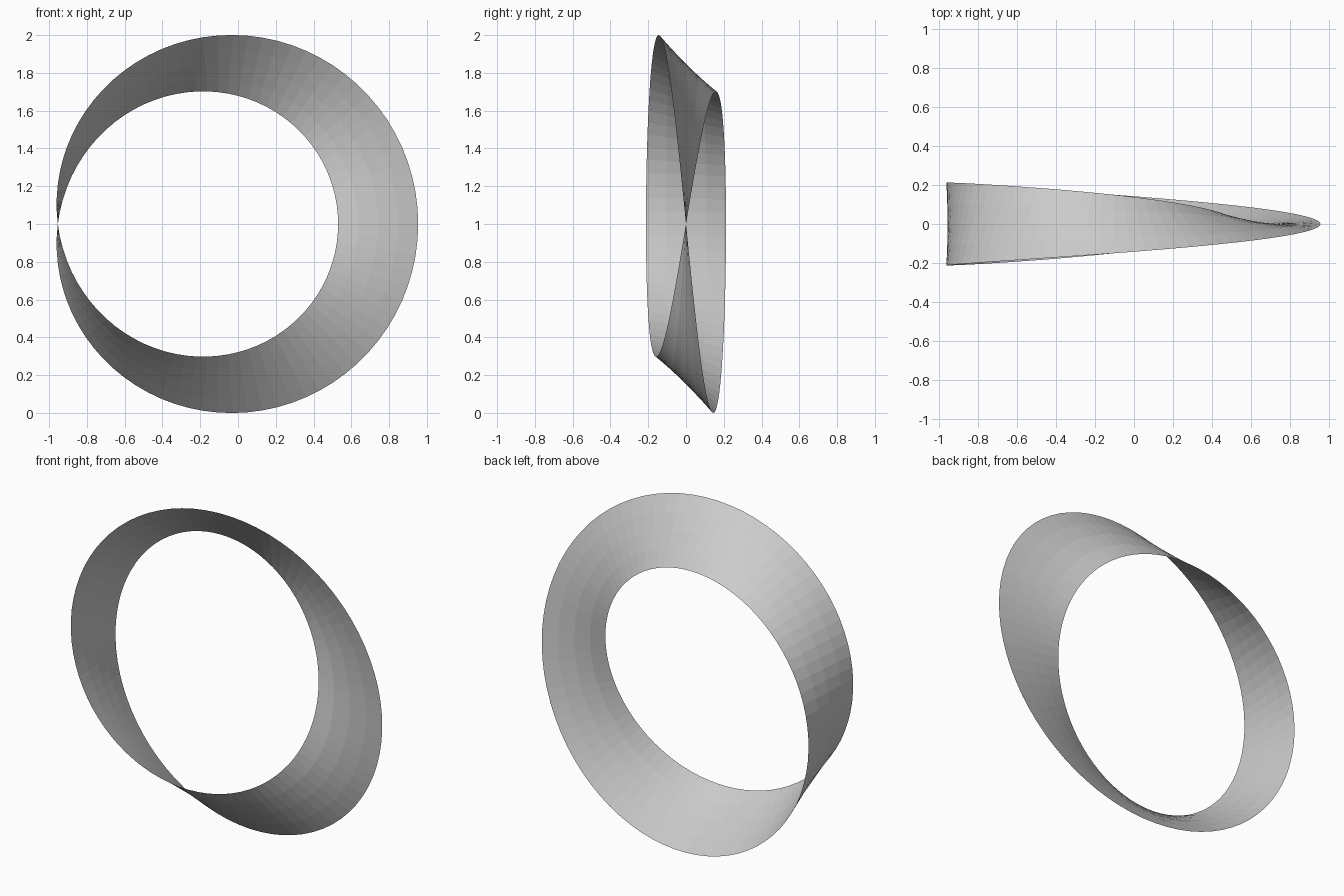
import bpy
import bmesh
from math import cos, sin, pi

if "Cube" in bpy.data.objects:
    bpy.data.objects.remove(bpy.data.objects["Cube"])

SEGMENTS = 80      # steps around the loop
ROWS = 4           # strips across the band
RADIUS = 0.848     # centre line radius
HALF_WIDTH = 0.212
CENTRE_X = -HALF_WIDTH / 2


def band_point(i, j):
    """Point on the half-twisted band, ring in the XZ plane."""
    t = 2 * pi * i / SEGMENTS
    s = HALF_WIDTH * (2 * j / ROWS - 1)
    r = RADIUS + s * cos(t / 2)
    return (CENTRE_X + r * cos(t), -s * sin(t / 2), 1 + r * sin(t))


# Band: one row of points per step; the last row joins the first one reversed
bm = bmesh.new()
rows = [[bm.verts.new(band_point(i, j)) for j in range(ROWS + 1)]
        for i in range(SEGMENTS)]
rows.append(rows[0][::-1])
for a, b in zip(rows, rows[1:]):
    for j in range(ROWS):
        bm.faces.new((a[j], a[j + 1], b[j + 1], b[j]))

mesh = bpy.data.meshes.new("twisted_band")
bm.to_mesh(mesh)
bm.free()
band = bpy.data.objects.new("twisted_band", mesh)
bpy.context.collection.objects.link(band)
